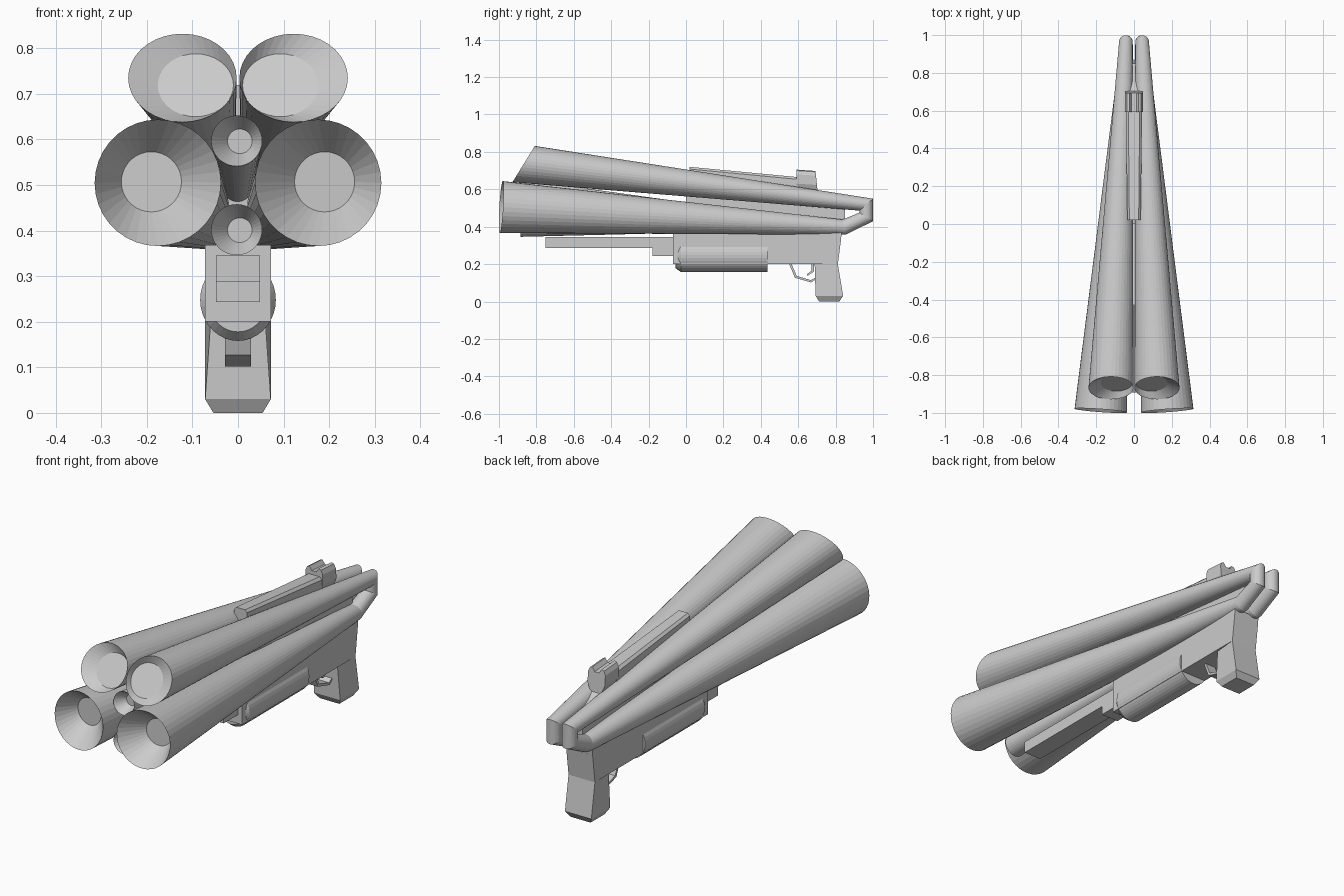
import bpy, bmesh, math
from mathutils import Vector as V

if "Cube" in bpy.data.objects:
    bpy.data.objects.remove(bpy.data.objects["Cube"])

grey = bpy.data.materials.new("grey")
grey.diffuse_color = (0.6, 0.6, 0.6, 1)
grey.use_nodes = True
grey.node_tree.nodes["Principled BSDF"].inputs["Base Color"].default_value = grey.diffuse_color


def skin(name, rings):
    """Join matching rings of points with quads and cap both ends."""
    bm = bmesh.new()
    vs = [[bm.verts.new(p) for p in r] for r in rings]
    n = len(vs[0])
    for a, b in zip(vs, vs[1:]):
        for i in range(n):
            j = (i + 1) % n
            bm.faces.new((a[i], a[j], b[j], b[i]))
    bm.faces.new(vs[0])
    bm.faces.new(vs[-1])
    bmesh.ops.recalc_face_normals(bm, faces=bm.faces)
    me = bpy.data.meshes.new(name)
    bm.to_mesh(me)
    bm.free()
    me.materials.append(grey)
    ob = bpy.data.objects.new(name, me)
    bpy.context.collection.objects.link(ob)
    return ob


def ellipse(c, u, v, n=36):
    c, u, v = V(c), V(u), V(v)
    return [c + u * math.cos(2 * math.pi * i / n) + v * math.sin(2 * math.pi * i / n)
            for i in range(n)]


def sweep(path):
    """Mitred round rings along a path of (centre, radius)."""
    pts = [V(p) for p, _ in path]
    segs = [(b - a).normalized() for a, b in zip(pts, pts[1:])]
    rings = []
    for i, (_, r) in enumerate(path):
        a, b = segs[max(i - 1, 0)], segs[min(i, len(segs) - 1)]
        nrm = (a + b).normalized()
        u = V((1, 0, 0))
        u = (u - nrm * u.dot(nrm)).normalized()
        rings.append(ellipse(pts[i], u * r, nrm.cross(u) * r / max(nrm.dot(a), 0.5)))
    return rings


def prism(name, profile, hx):
    """Extrude a (y, z) profile across x."""
    return skin(name, [[(x, y, z) for y, z in profile] for x in (-hx, hx)])


def box(name, hx, y0, y1, z0, z1):
    return prism(name, [(y0, z0), (y0, z1), (y1, z1), (y1, z0)], hx)


# Folded horns: lower bell, U-bend at the back, upper bell with slanted mouth
for s, side in ((1, "right"), (-1, "left")):
    path = [((s * 0.176, -0.988, 0.505), 0.139),
            ((s * 0.043, 0.845, 0.398), 0.04),
            ((s * 0.043, 0.963, 0.452), 0.036),
            ((s * 0.043, 0.963, 0.518), 0.036),
            ((s * 0.122, -0.868, 0.735), 0.11)]
    rings = sweep(path)
    rings[-1] = ellipse(path[-1][0], (0.119, 0, 0), (0, 0.06, 0.097))
    # recessed floors inside the two mouths
    low_floor = ellipse((s * 0.19, -0.885, 0.507), (0.066, s * 0.005, 0), (0, 0, -0.066))
    up_floor = ellipse((s * 0.093, -0.842, 0.719), (0.083, 0, 0), (0, 0.043, 0.069))
    skin("horn_" + side, [low_floor] + rings + [up_floor])

# Small centre cones
for name, z, end in (("upper", 0.597, (0, 0.5, 0.44)), ("lower", 0.402, (0, 0.5, 0.4))):
    rings = sweep([((-0.003, -0.885, z), 0.056), (end, 0.02)])
    floor = ellipse((0.004, -0.835, z - 0.001), (0.027, 0, 0), (0, 0, -0.027))
    skin(name + "_small_cone", [floor] + rings)

# Receiver, barrel and barrel block
prism("receiver", [(-0.07, 0.2), (-0.07, 0.368), (0.833, 0.368), (0.812, 0.2)], 0.072)
box("barrel", 0.048, -0.75, -0.05, 0.287, 0.345)
box("barrel_block", 0.048, -0.18, -0.05, 0.243, 0.29)

# Rounded forward grip with chamfered front
skin("forward_grip", [ellipse((0, y, 0.248), (k * 0.083, 0, 0), (0, 0, k * 0.09))
                      for y, k in ((-0.055, 0.78), (-0.028, 1), (0.437, 1))])

# Pistol grip, chamfered at the foot
skin("pistol_grip", [[(-f, y0, z), (f, y0, z), (b, y1, z), (-b, y1, z)]
                     for y0, y1, f, b, z in ((0.70, 0.83, 0.06, 0.072, 0.34),
                                             (0.688, 0.812, 0.06, 0.072, 0.2),
                                             (0.693, 0.84, 0.072, 0.072, 0.03),
                                             (0.712, 0.82, 0.054, 0.054, 0))])

# Trigger guard and trigger
prism("trigger_guard", [(0.55, 0.205), (0.582, 0.127), (0.67, 0.102), (0.695, 0.12),
                        (0.695, 0.131), (0.668, 0.114), (0.592, 0.137), (0.563, 0.205)], 0.028)
prism("trigger", [(0.67, 0.205), (0.672, 0.165), (0.645, 0.145), (0.65, 0.138),
                  (0.684, 0.16), (0.684, 0.205)], 0.01)

# Centre spine between the horns, rising into the top rail
prism("spine", [(0.0, 0.42), (0.0, 0.6), (0.69, 0.59), (0.85, 0.51), (0.85, 0.43)], 0.03)
skin("top_rail", [[(-w, y, 0.56), (-w, y, t - 0.012), (-w * 0.7, y, t), (w * 0.7, y, t),
                   (w, y, t - 0.012), (w, y, 0.56)]
                  for y, w, t in ((0.02, 0.035, 0.72), (0.6, 0.043, 0.665))])

# Notched rear sight
half = [(0.012, 0.685), (0.025, 0.705), (0.038, 0.7), (0.047, 0.68), (0.047, 0.63), (0.03, 0.59)]
outline = half + [(-x, z) for x, z in reversed(half)]
skin("rear_sight", [[(x, y - 0.1 * (0.65 - z) * k, z - d) for x, z in outline]
                    for y, d, k in ((0.592, 0, 0), (0.698, 0.007, -1))])
